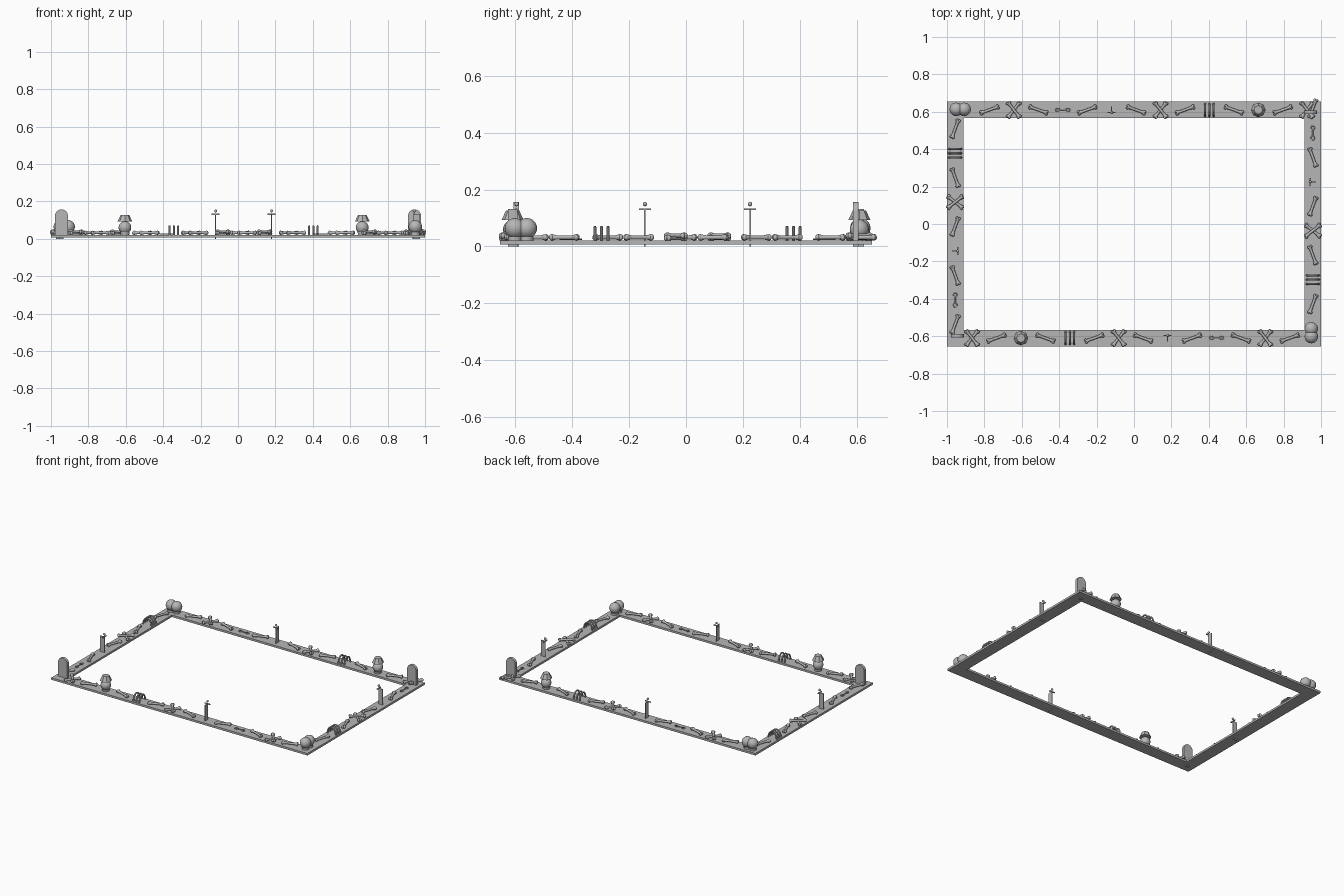
import bpy, bmesh, math
from mathutils import Matrix, Vector

if "Cube" in bpy.data.objects:
    bpy.data.objects.remove(bpy.data.objects["Cube"])

grey = bpy.data.materials.new("stone_grey")
grey.diffuse_color = (0.47, 0.47, 0.47, 1)
grey.use_nodes = True
grey.node_tree.nodes["Principled BSDF"].inputs["Base Color"].default_value = grey.diffuse_color

T = Matrix.Translation
def R(a, ax): return Matrix.Rotation(math.radians(a), 4, ax)

def finish(name, bm, m=Matrix(), smooth=True):
    bm.transform(m)
    bmesh.ops.recalc_face_normals(bm, faces=bm.faces)
    me = bpy.data.meshes.new(name)
    bm.to_mesh(me)
    bm.free()
    me.materials.append(grey)
    ob = bpy.data.objects.new(name, me)
    bpy.context.collection.objects.link(ob)
    if smooth:
        bpy.context.view_layer.objects.active = ob
        bpy.ops.object.select_all(action='DESELECT')
        ob.select_set(True)
        bpy.ops.object.shade_smooth_by_angle(angle=math.radians(40))
    return ob

def box(bm, c, s):
    bmesh.ops.create_cube(bm, size=1, matrix=T(c) @ Matrix.Diagonal((*s, 1)))

def ball(bm, c, s, u=16, v=10):
    bmesh.ops.create_uvsphere(bm, u_segments=u, v_segments=v, radius=1,
                              matrix=T(c) @ Matrix.Diagonal((*s, 1)))

def cone(bm, c, r1, r2, h, rot=Matrix(), n=10):
    bmesh.ops.create_cone(bm, cap_ends=True, segments=n, radius1=r1, radius2=r2,
                          depth=h, matrix=T(c) @ rot)

def tube(bm, pts, r, closed=False, n=8):
    # sweep a small circle along a planar path
    rings, N = [], len(pts)
    for i, p in enumerate(pts):
        a = pts[(i - 1) % N] if closed or i else p
        b = pts[(i + 1) % N] if closed or i < N - 1 else p
        q = (b - a).to_track_quat('Z', 'Y')
        rings.append([bm.verts.new(p + q @ Vector((r * math.cos(t), r * math.sin(t), 0)))
                      for t in (2 * math.pi * j / n for j in range(n))])
    for i in range(N if closed else N - 1):
        A, B = rings[i], rings[(i + 1) % N]
        for j in range(n):
            bm.faces.new((A[j], A[(j + 1) % n], B[(j + 1) % n], B[j]))
    if not closed:
        bm.faces.new(rings[0])
        bm.faces.new(rings[-1])

# Flat rectangular border
bm = bmesh.new()
X, Y, W, Z0, Z1 = 1.0, 0.654, 0.088, 0.007, 0.021
loops = []
for z in (Z0, Z1):
    for d in (0, W):
        loops.append([bm.verts.new((sx * (X - d), sy * (Y - d), z))
                      for sx, sy in ((-1, -1), (1, -1), (1, 1), (-1, 1))])
lo, li, to, ti = loops
for i in range(4):
    j = (i + 1) % 4
    for A, B in ((lo, li), (to, ti), (lo, to), (li, ti)):
        bm.faces.new((A[i], A[j], B[j], B[i]))
finish("border", bm, smooth=False)

# Ornament builders: local x runs along the border, local y points inwards
def add_bone(bm, angle, z=0.032):
    rot = T((0, 0, z)) @ R(angle, 'Z')
    part = bmesh.new()
    cone(part, (0, 0, 0), 0.0075, 0.0075, 0.07, R(90, 'Y'))
    for s in (-1, 1):
        cone(part, (s * 0.038, 0, 0), 0.0075, 0.012, 0.02, R(90 * s, 'Y'))
        for t in (-1, 1):
            ball(part, (s * 0.047, t * 0.006, 0), (0.008, 0.008, 0.0105), 10, 6)
    part.transform(rot)
    me = bpy.data.meshes.new("tmp")
    part.to_mesh(me)
    part.free()
    bm.from_mesh(me)
    bpy.data.meshes.remove(me)

def bone(k):
    bm = bmesh.new()
    add_bone(bm, 20 if k % 4 == 1 else -20)
    return "bone", bm

def cross(k):
    bm = bmesh.new()
    add_bone(bm, 52, 0.03)
    add_bone(bm, -52, 0.038)
    return "crossed_bones", bm

def ribs(k):
    bm = bmesh.new()
    for x in (-0.023, 0, 0.023):
        tube(bm, [Vector((x, 0.033 * math.cos(t), 0.018 + 0.049 * math.sin(t)))
                  for t in (math.pi * i / 12 for i in range(13))], 0.0055)
    return "rib_arches", bm

def lantern(k):
    bm = bmesh.new()
    ball(bm, (0, 0, 0.06), (0.034, 0.034, 0.034))
    cone(bm, (0, 0, 0.027), 0.024, 0.026, 0.016)
    cone(bm, (0, 0, 0.11), 0.039, 0.023, 0.034, n=8)
    return "lantern", bm

def post(k):
    bm = bmesh.new()
    box(bm, (0, 0, 0.066), (0.005, 0.034, 0.132))
    box(bm, (0, 0.014, 0.131), (0.042, 0.007, 0.006))
    ball(bm, (0, 0.014, 0.149), (0.008, 0.008, 0.008), 10, 6)
    return "marker_post", bm

def chain(k):
    bm = bmesh.new()
    for s in (-1, 1):
        tube(bm, [Vector((s * 0.027 + 0.011 * math.cos(t), 0.009 * math.sin(t), 0.026))
                  for t in (2 * math.pi * i / 14 for i in range(14))], 0.0028, True, 6)
    cone(bm, (0, 0, 0.026), 0.003, 0.003, 0.034, R(90, 'Y'), 6)
    return "shackle", bm

pattern = [cross, bone, lantern, bone, ribs, bone, cross, bone, post, bone, chain, bone]

# Repeat the twelve-step pattern around the border (start step, count, start point, direction)
cx, cy, step = 0.956, 0.61, 0.1307
sides = [(0, 14, (-0.866, -cy), 0), (15, 9, (cx, -0.428), 90),
         (24, 14, (0.926, cy), 180), (39, 9, (-cx, 0.509), 270)]
for k0, count, p, a in sides:
    d = Vector((round(math.cos(math.radians(a))), round(math.sin(math.radians(a))), 0))
    for i in range(count):
        k = k0 + i
        name, bm = pattern[k % 12](k)
        finish(name, bm, T(Vector((*p, 0)) + d * step * i) @ R(a, 'Z'))

# Arched gravestones on two opposite corners
for s in (-1, 1):
    bm = bmesh.new()
    w, top = 0.035, 0.122
    pts = [(-w, 0.015), (w, 0.015)]
    pts += [(w * math.cos(t), top + w * math.sin(t)) for t in (math.pi * i / 14 for i in range(15))]
    f = bm.faces.new([bm.verts.new((x, -0.01, z)) for x, z in pts])
    ex = bmesh.ops.extrude_face_region(bm, geom=[f])
    bmesh.ops.translate(bm, vec=(0, 0.02, 0),
                        verts=[v for v in ex['geom'] if isinstance(v, bmesh.types.BMVert)])
    box(bm, (0, 0, 0.01), (0.022, 0.018, 0.02))
    finish("gravestone", bm, T((s * 0.944, s * 0.597, 0)))

# Paired round ornaments on the other two corners
for pair in (((0.948, -0.56), (0.948, -0.602)), ((-0.95, 0.613), (-0.908, 0.613))):
    for x, y in pair:
        bm = bmesh.new()
        ball(bm, (0, 0, 0.064), (0.036, 0.036, 0.036), 20, 12)
        cone(bm, (0, 0, 0.027), 0.024, 0.024, 0.016)
        finish("round_corner_ornament", bm, T((x, y, 0)))
